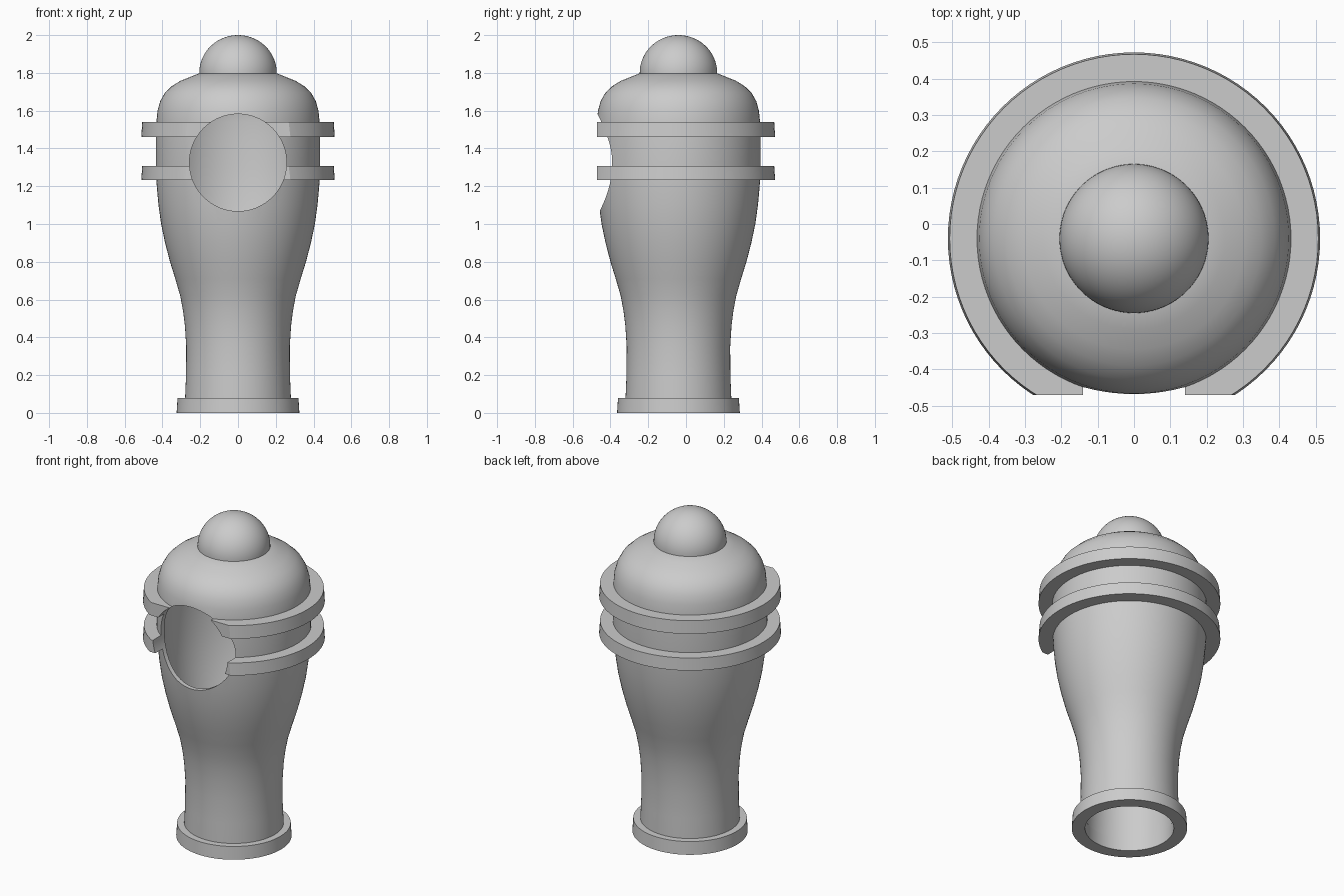
import bpy
import math

if "Cube" in bpy.data.objects:
    bpy.data.objects.remove(bpy.data.objects["Cube"], do_unlink=True)

AXIS_Y = -0.04
WALL = 0.027
SIDES = 96

grey = bpy.data.materials.new("plain_grey")
grey.use_nodes = True
grey.diffuse_color = (0.6, 0.6, 0.6, 1)
grey.node_tree.nodes["Principled BSDF"].inputs["Base Color"].default_value = (0.6, 0.6, 0.6, 1)


def lathe(name, profile, closed=False):
    """Spin (radius, z) points about the vertical axis; radius 0 makes a pole."""
    verts, rings, faces = [], [], []
    for r, z in profile:
        count = SIDES if r > 0 else 1
        rings.append([len(verts) + i for i in range(count)])
        for i in range(count):
            a = math.tau * i / SIDES
            verts.append((r * math.cos(a), AXIS_Y + r * math.sin(a), z))
    pairs = list(zip(rings, rings[1:]))
    if closed:
        pairs.append((rings[-1], rings[0]))
    for low, high in pairs:
        if len(low) == len(high) == 1:
            continue
        for i in range(SIDES):
            j = (i + 1) % SIDES
            corners = [low[i % len(low)], low[j % len(low)],
                       high[j % len(high)], high[i % len(high)]]
            faces.append(list(dict.fromkeys(corners)))
    mesh = bpy.data.meshes.new(name)
    mesh.from_pydata(verts, [], faces)
    mesh.materials.append(grey)
    obj = bpy.data.objects.new(name, mesh)
    bpy.context.collection.objects.link(obj)
    return obj


def activate(obj):
    bpy.ops.object.select_all(action="DESELECT")
    obj.select_set(True)
    bpy.context.view_layer.objects.active = obj


def cut(obj, cutter):
    mod = obj.modifiers.new("cut", "BOOLEAN")
    mod.operation = "DIFFERENCE"
    mod.solver = "EXACT"
    mod.object = cutter
    activate(obj)
    bpy.ops.object.modifier_apply(modifier=mod.name)


# Hollow body: outer wall up to the shoulder, then inner wall back down
outer = [(0.28, 0.01), (0.28, 0.08), (0.275, 0.2), (0.274, 0.35), (0.281, 0.46),
         (0.291, 0.54), (0.306, 0.62), (0.332, 0.71), (0.36, 0.8), (0.386, 0.9),
         (0.407, 1.0), (0.421, 1.1), (0.43, 1.2), (0.435, 1.3), (0.435, 1.46),
         (0.432, 1.54), (0.426, 1.6), (0.412, 1.65), (0.387, 1.695),
         (0.35, 1.73), (0.305, 1.758), (0.25, 1.78), (0.2, 1.8)]
inner = [(r - WALL, z - (WALL if z > 1.7 else 0)) for r, z in reversed(outer)]
body = lathe("body", outer + [(0, 1.8), (0, 1.8 - WALL)] + inner, closed=True)


def band(name, r_in, r_out, z0, z1):
    return lathe(name, [(r_in, z0), (r_out, z0), (r_out - 0.005, z1), (r_in, z1)], closed=True)


# Foot collar and the two bands around the opening
foot = band("foot_collar", 0.25, 0.325, 0.0, 0.08)
lower_band = band("lower_band", 0.42, 0.512, 1.232, 1.308)
upper_band = band("upper_band", 0.42, 0.512, 1.46, 1.54)

# Round knob on top
STEPS = 20
arc = [(0.205 * math.cos(math.pi / 2 * i / STEPS), 1.8 + 0.2 * math.sin(math.pi / 2 * i / STEPS))
       for i in range(STEPS)]
knob = lathe("top_knob", [(0, 1.795), (0.205, 1.795)] + arc + [(0, 2.0)])

# Round front opening, and a flat trim on the band ends
bpy.ops.mesh.primitive_cylinder_add(vertices=SIDES, radius=0.257, depth=0.8,
                                    location=(0, -0.6, 1.325), rotation=(math.pi / 2, 0, 0))
hole_cutter = bpy.context.object
bpy.ops.mesh.primitive_cube_add(size=2, location=(0, -1.47, 1.4))
trim_cutter = bpy.context.object
bpy.context.view_layer.update()

for part in (body, lower_band, upper_band):
    cut(part, hole_cutter)
for part in (lower_band, upper_band):
    cut(part, trim_cutter)
for cutter in (hole_cutter, trim_cutter):
    bpy.data.objects.remove(cutter, do_unlink=True)

for part in (body, foot, lower_band, upper_band, knob):
    activate(part)
    bpy.ops.object.shade_smooth_by_angle(angle=math.radians(32))
